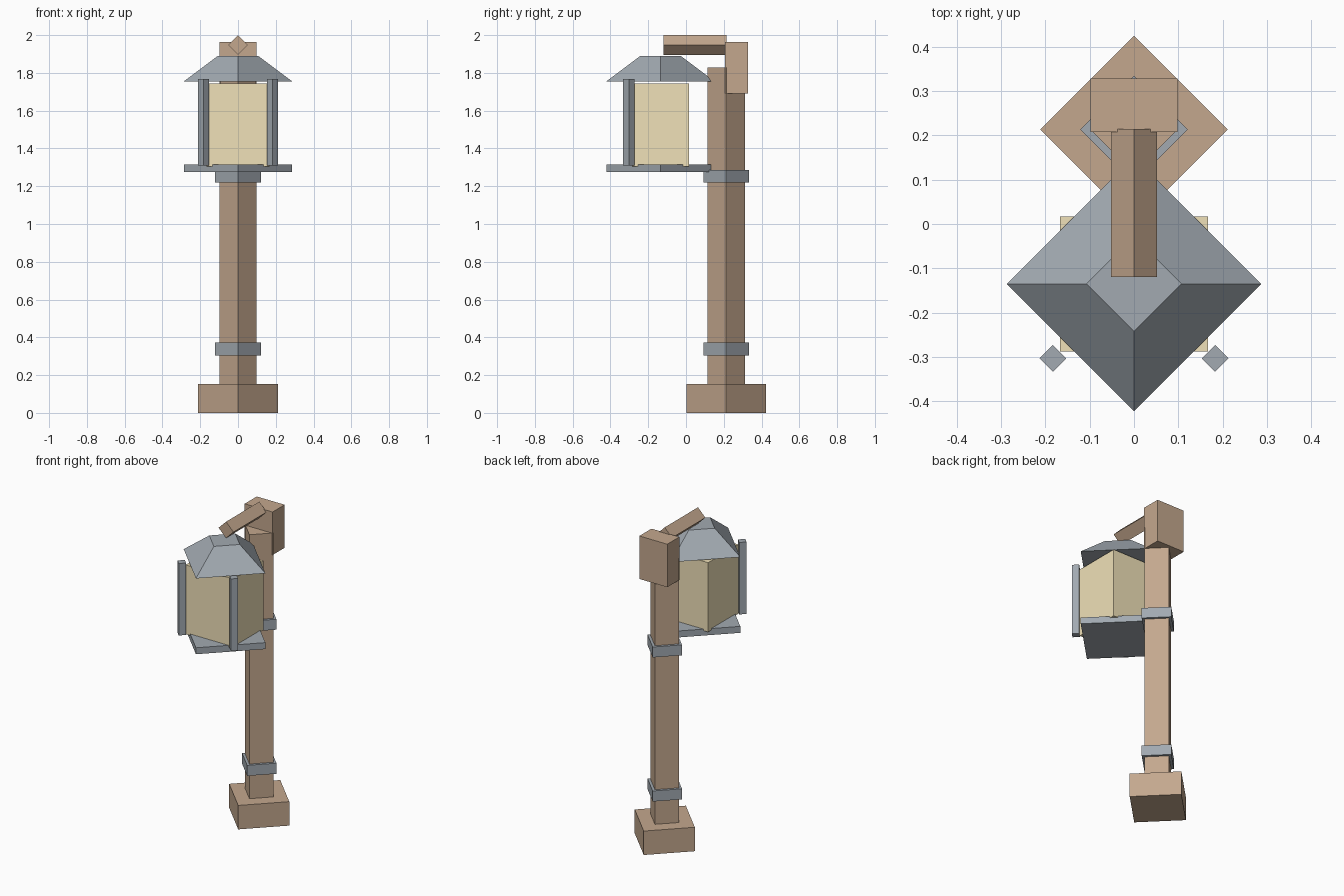
import bpy
from math import pi

if "Cube" in bpy.data.objects:
    bpy.data.objects.remove(bpy.data.objects["Cube"])


def material(name, rgb):
    m = bpy.data.materials.new(name)
    m.diffuse_color = (*rgb, 1)
    m.use_nodes = True
    m.node_tree.nodes["Principled BSDF"].inputs["Base Color"].default_value = m.diffuse_color
    return m


WOOD = material("wood", (0.55, 0.39, 0.27))
METAL = material("metal", (0.36, 0.40, 0.44))
GLOW = material("glow", (0.87, 0.75, 0.48))


def finish(name, mat):
    ob = bpy.context.object
    ob.name = name
    ob.data.materials.append(mat)
    return ob


def prism(name, mat, x, y, z0, z1, r0, r1=None):
    """Four-sided upright prism or frustum with its corners on the axes."""
    bpy.ops.mesh.primitive_cone_add(
        vertices=4, radius1=r0, radius2=r0 if r1 is None else r1,
        depth=z1 - z0, location=(x, y, (z0 + z1) / 2))
    return finish(name, mat)


def box(name, mat, x, y, z):
    bpy.ops.mesh.primitive_cube_add(
        size=1, location=[(a + b) / 2 for a, b in (x, y, z)])
    ob = finish(name, mat)
    ob.scale = [b - a for a, b in (x, y, z)]
    return ob


POST_Y, LAMP_Y = 0.213, -0.135

# Post with foot and metal bands
prism("foot", WOOD, 0, POST_Y, 0, 0.152, 0.211)
prism("post", WOOD, 0, POST_Y, 0.15, 1.828, 0.099)
prism("lower_band", METAL, 0, POST_Y, 0.305, 0.372, 0.121)
prism("upper_band", METAL, 0, POST_Y, 1.22, 1.286, 0.121)

# Head block and projecting arm
box("head_block", WOOD, (-0.098, 0.098), (0.207, 0.328), (1.69, 1.963))
arm = prism("arm", WOOD, 0, 0.047, 1.783, 2.117, 0.052)
arm.location.z = 1.948
arm.rotation_euler.x = pi / 2

# Lantern
prism("lantern_roof", METAL, 0, LAMP_Y, 1.755, 1.89, 0.287, 0.107)
prism("lantern_tray", METAL, 0, LAMP_Y, 1.274, 1.315, 0.287)
box("lantern_glass", GLOW, (-0.167, 0.167), (-0.287, 0.017), (1.305, 1.745))
for side, x in (("left", -0.183), ("right", 0.183)):
    prism("lantern_bar_" + side, METAL, x, -0.303, 1.31, 1.767, 0.03)
